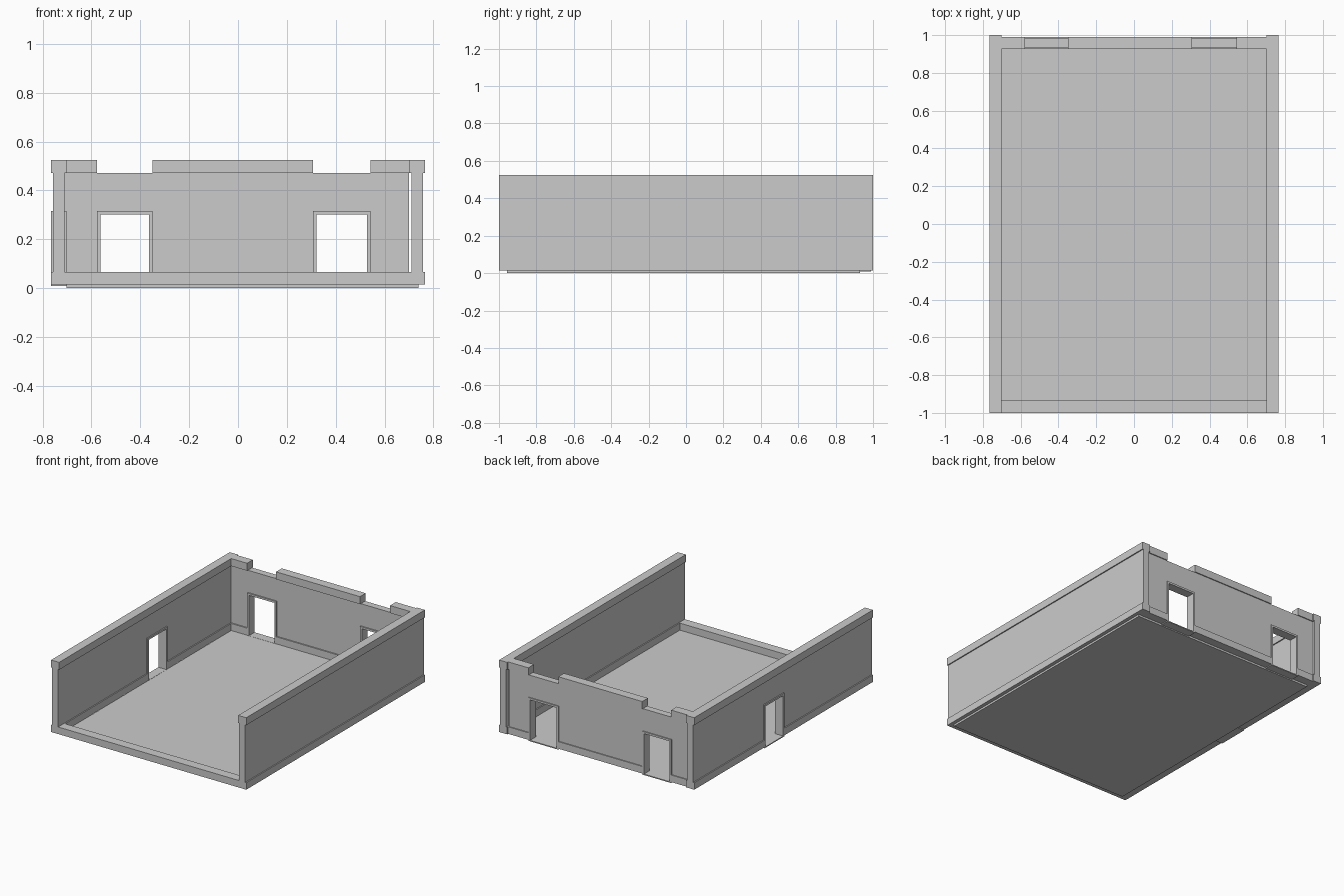
import bpy, bmesh
from mathutils import Vector

if "Cube" in bpy.data.objects:
    bpy.data.objects.remove(bpy.data.objects["Cube"])


def boxes(name, spans):
    """One object from boxes given as (x0, x1, y0, y1, z0, z1)."""
    bm = bmesh.new()
    for x0, x1, y0, y1, z0, z1 in spans:
        for v in bmesh.ops.create_cube(bm, size=1)['verts']:
            v.co = Vector(((x0, x1)[v.co.x > 0], (y0, y1)[v.co.y > 0], (z0, z1)[v.co.z > 0]))
    me = bpy.data.meshes.new(name)
    bm.to_mesh(me)
    bm.free()
    ob = bpy.data.objects.new(name, me)
    bpy.context.collection.objects.link(ob)
    return ob


# Heights and door openings (outer frame edges)
Z0, ZB, ZD, ZW, ZT = 0.015, 0.065, 0.315, 0.472, 0.525
F = 0.014
BACK_DOORS = [(-0.577, -0.35), (0.308, 0.543)]
SIDE_DOORS = [(-0.01, 0.215)]


def runs(a, b, doors):
    """Solid stretches between the doors."""
    cuts = [a] + [v for d in doors for v in d] + [b]
    return list(zip(cuts[0::2], cuts[1::2]))


def strip(along, a, b, c, d, z0, z1):
    """Box running a..b along one axis, c..d across it."""
    return (a, b, c, d, z0, z1) if along == 'x' else (c, d, a, b, z0, z1)


def wall(name, along, a, b, wall_b, thin, wide, doors, cap_runs):
    solid = runs(a, wall_b, doors)
    panel = [strip(along, p, q, *thin, ZB, ZW) for p, q in solid]
    panel += [strip(along, p, q, *thin, ZD, ZW) for p, q in doors]
    boxes(name + "_panel", panel)
    boxes(name + "_baseboard", [strip(along, p, q, *wide, Z0, ZB) for p, q in runs(a, b, doors)])
    boxes(name + "_cap", [strip(along, p, q, *wide, ZW, ZT) for p, q in cap_runs])
    for i, (p, q) in enumerate(doors):
        boxes(f"{name}_door_frame_{i + 1}", [
            strip(along, p, p + F, *wide, Z0, ZD - F),
            strip(along, q - F, q, *wide, Z0, ZD - F),
            strip(along, p, q, *wide, ZD - F, ZD)])
        boxes(f"{name}_threshold_{i + 1}", [strip(along, p, q, *wide, 0.008, Z0)])


# Floor slab
boxes("floor_slab", [(-0.703, 0.74, -0.957, 0.93, 0.0, 0.014)])

# Side walls, only the left one has a door
wall("left_wall", 'y', -1, 1, 1, (-0.757, -0.71), (-0.765, -0.702), SIDE_DOORS, [(-1, 1)])
wall("right_wall", 'y', -1, 1, 1, (0.71, 0.757), (0.702, 0.765), [], [(-1, 1)])

# Back wall with two doors and a broken cap; a narrow slot remains at its right end
wall("back_wall", 'x', -0.71, 0.702, 0.70, (0.935, 0.983), (0.926, 0.99), BACK_DOORS,
     runs(-0.702, 0.702, BACK_DOORS))

# Low sill across the open front
boxes("front_sill", [(-0.702, 0.702, -1, -0.933, Z0, ZB)])
